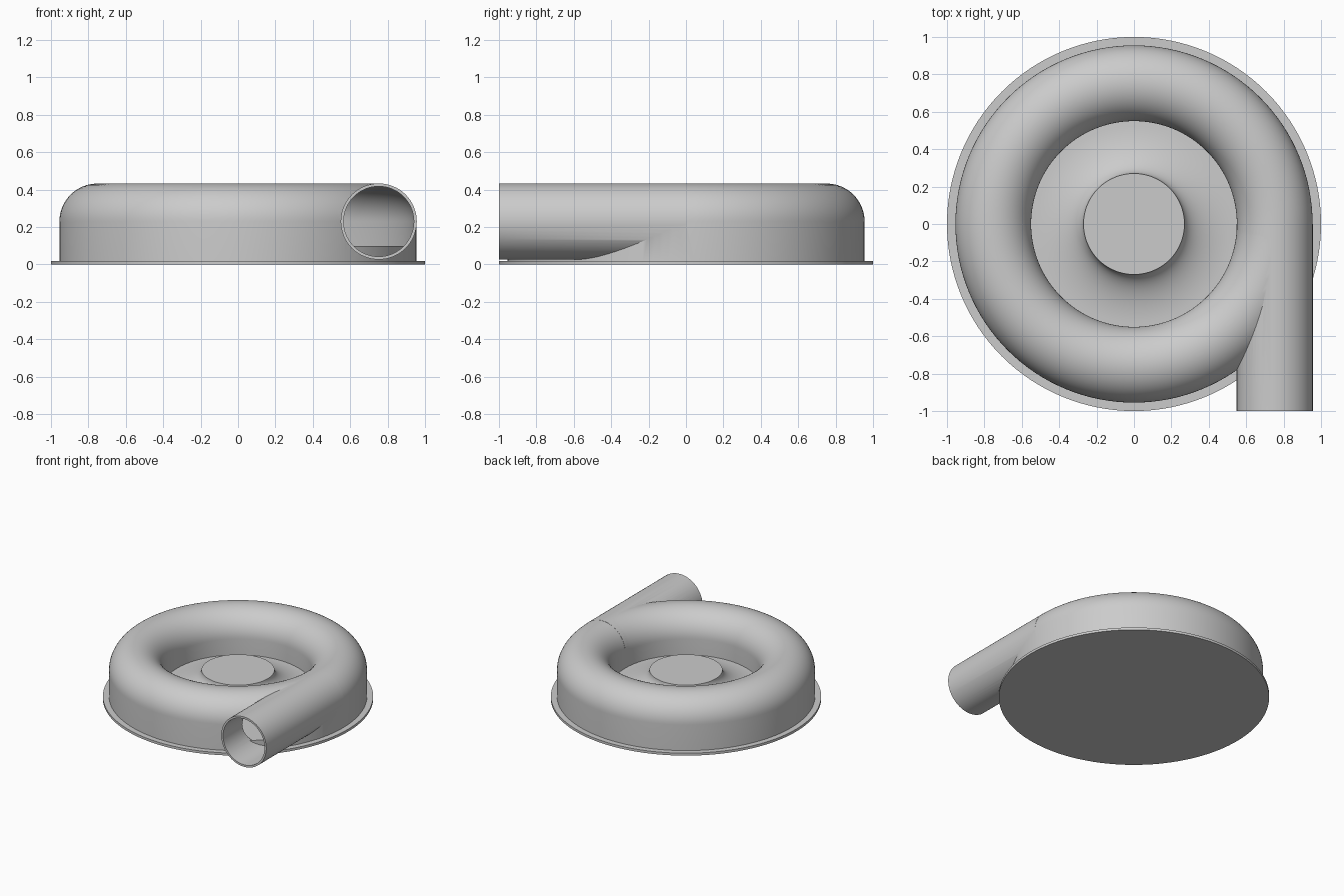
import bpy, bmesh, math
from mathutils import Matrix, Vector

old = bpy.data.objects.get("Cube")
if old:
    bpy.data.objects.remove(old, do_unlink=True)

grey = bpy.data.materials.new("light_grey")
grey.use_nodes = True
colour = (0.6, 0.6, 0.6, 1)
grey.diffuse_color = colour
grey.node_tree.nodes["Principled BSDF"].inputs["Base Color"].default_value = colour

SIDES = 128
MID, TUBE, AXIS_Z = 0.7525, 0.2025, 0.23   # volute ring radius, tube radius, height
FLOOR, WALL = 0.10, 0.014


def finish(bm, name):
    bmesh.ops.remove_doubles(bm, verts=bm.verts, dist=1e-5)
    bmesh.ops.recalc_face_normals(bm, faces=bm.faces)
    mesh = bpy.data.meshes.new(name)
    bm.to_mesh(mesh)
    bm.free()
    mesh.materials.append(grey)
    obj = bpy.data.objects.new(name, mesh)
    bpy.context.collection.objects.link(obj)
    return obj


def revolve(name, profile, closed=False):
    bm = bmesh.new()
    verts = [bm.verts.new((r, 0, z)) for r, z in profile]
    pairs = list(zip(verts, verts[1:]))
    if closed:
        pairs.append((verts[-1], verts[0]))
    edges = [bm.edges.new(p) for p in pairs]
    bmesh.ops.spin(bm, geom=verts + edges, cent=(0, 0, 0), axis=(0, 0, 1),
                   angle=math.tau, steps=SIDES, use_merge=False)
    return finish(bm, name)


def tube(name, radius, y0, y1):
    bm = bmesh.new()
    place = Matrix.Translation((MID, (y0 + y1) / 2, AXIS_Z)) @ Matrix.Rotation(math.pi / 2, 4, 'X')
    bmesh.ops.create_cone(bm, cap_ends=True, segments=64, radius1=radius,
                          radius2=radius, depth=y1 - y0, matrix=place)
    return finish(bm, name)


def arch(radius):
    # Half circle from the outer side over the top to the inner side
    return [(MID + radius * math.cos(math.pi * i / 32),
             AXIS_Z + radius * math.sin(math.pi * i / 32)) for i in range(33)]


def combine(obj, other, operation):
    mod = obj.modifiers.new(operation, 'BOOLEAN')
    mod.operation = operation
    mod.solver = 'EXACT'
    mod.object = other
    bpy.context.view_layer.objects.active = obj
    bpy.ops.object.modifier_apply(modifier=mod.name)
    bpy.data.objects.remove(other, do_unlink=True)


def smooth(obj):
    bpy.ops.object.select_all(action='DESELECT')
    obj.select_set(True)
    bpy.context.view_layer.objects.active = obj
    bpy.ops.object.shade_smooth_by_angle(angle=math.radians(30))


# Base plate
base = revolve("base_plate", [(0, 0), (1, 0), (1, 0.02), (0, 0.02)])

# Housing: outer wall, rounded volute, then a cove sweeping up to the hub
hub_r, hub_z, eye_r = 0.27, 0.235, MID - TUBE
cove = [(eye_r - (eye_r - hub_r) * math.sin(a), hub_z - (hub_z - FLOOR) * math.cos(a))
        for a in (math.pi / 2 * i / 16 for i in range(17))]
housing = revolve("volute_housing", [(0, 0.01), (MID + TUBE, 0.01)] + arch(TUBE) + cove + [(0, hub_z)])

# Outlet pipe running straight off the volute
combine(housing, tube("outlet_pipe", TUBE + 0.001, -1, 0), 'UNION')

# Hollow bore, stopped below floor level by the solid lower housing
bore = tube("bore_cutter", TUBE - WALL - 0.001, -1.1, 0.03)
plug = revolve("floor_plug", [(0, -0.1), (MID + TUBE, -0.1), (MID + TUBE, FLOOR), (0, FLOOR)])
combine(bore, plug, 'DIFFERENCE')
combine(housing, bore, 'DIFFERENCE')

# Ring channel inside the volute
inner = TUBE - WALL
channel = revolve("channel_cutter", [(MID - inner, FLOOR), (MID + inner, FLOOR)] + arch(inner), closed=True)
combine(housing, channel, 'DIFFERENCE')

for part in (base, housing):
    smooth(part)
